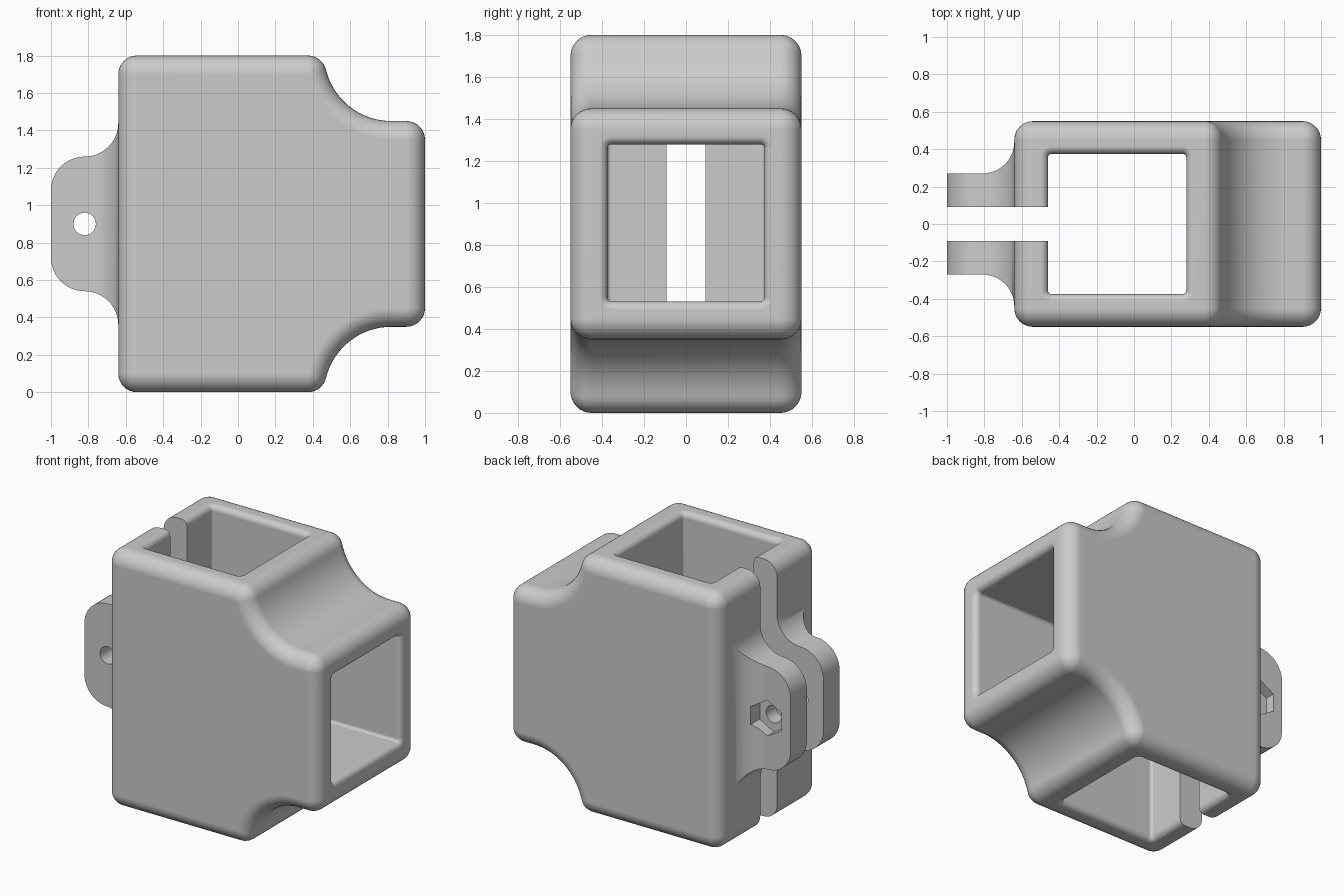
import bpy, bmesh, math
from mathutils import Vector

if "Cube" in bpy.data.objects:
    bpy.data.objects.remove(bpy.data.objects["Cube"])

MID = 0.9          # height of the mirror plane
HALF_Y = 0.55
EDGE = 0.1         # outer rounding

grey = bpy.data.materials.new("plain grey")
grey.diffuse_color = (0.6, 0.6, 0.6, 1)
grey.use_nodes = True
grey.node_tree.nodes["Principled BSDF"].inputs["Base Color"].default_value = grey.diffuse_color


def arc(cx, cz, r, a0, a1, n):
    """Points on an arc, angles in degrees."""
    return [(cx + r * math.cos(math.radians(a0 + (a1 - a0) * i / n)),
             cz + r * math.sin(math.radians(a0 + (a1 - a0) * i / n))) for i in range(n + 1)]


def loft(name, rings):
    """Closed solid through rings of equal point count."""
    bm = bmesh.new()
    loops = [[bm.verts.new(p) for p in ring] for ring in rings]
    for a, b in zip(loops, loops[1:]):
        for i in range(len(a)):
            j = (i + 1) % len(a)
            bm.faces.new((a[i], a[j], b[j], b[i]))
    bm.faces.new(loops[0][::-1])
    bm.faces.new(loops[-1])
    bmesh.ops.remove_doubles(bm, verts=bm.verts, dist=1e-4)
    bmesh.ops.recalc_face_normals(bm, faces=bm.faces)
    mesh = bpy.data.meshes.new(name)
    bm.to_mesh(mesh)
    bm.free()
    ob = bpy.data.objects.new(name, mesh)
    bpy.context.collection.objects.link(ob)
    mesh.materials.append(grey)
    return ob


def prism_y(name, pts, y0, y1):
    return loft(name, [[(x, y, z) for x, z in pts] for y in (y0, y1)])


def combine(target, other, operation):
    """Apply a boolean and drop the helper."""
    mod = target.modifiers.new("combine", 'BOOLEAN')
    mod.operation, mod.solver, mod.object = operation, 'EXACT', other
    bpy.context.view_layer.objects.active = target
    bpy.ops.object.modifier_apply(modifier=mod.name)
    bpy.data.objects.remove(other, do_unlink=True)


# Body outline, upper half: (point, outward normal), left to right
def outline_arc(cx, cz, r, a0, a1, n, sign=1):
    return [(Vector(p), sign * (Vector(p) - Vector((cx, cz))).normalized())
            for p in arc(cx, cz, r, a0, a1, n)]


cove_x, cove_z, cove_r = 0.82, 1.81, 0.36
lean = math.asin((cove_z - 1.7) / (cove_r + EDGE))
shoulder_x = cove_x - (cove_r + EDGE) * math.cos(lean)
lean = math.degrees(lean)
upper = (outline_arc(-0.54, 1.7, EDGE, 180, 90, 8)
         + outline_arc(shoulder_x, 1.7, EDGE, 90, lean, 8)
         + outline_arc(cove_x, cove_z, cove_r, 180 + lean, 270, 16, -1)[1:]
         + outline_arc(0.9, 1.35, EDGE, 90, 0, 8))
lower = [(Vector((p.x, 2 * MID - p.y)), Vector((n.x, -n.y))) for p, n in reversed(upper)]

# Body: outline swept with rounded front and back rims
steps = [math.radians(90 * i / 8) for i in range(9)]
profile = [(-HALF_Y + EDGE * (1 - math.sin(t)), EDGE * (1 - math.cos(t))) for t in reversed(steps)]
profile = [(-HALF_Y + EDGE * (1 - math.cos(t)), EDGE * (1 - math.sin(t))) for t in steps]
profile += [(-y, d) for y, d in reversed(profile)]
body = loft("clamp_body", [[(p.x - n.x * d, y, p.y - n.y * d) for p, n in upper + lower]
                           for y, d in profile])

# Clamp ears: side outline crossed with a flared plan
ear_top = (arc(-0.82, 1.08, 0.18, 180, 90, 12) + arc(-0.82, 1.44, 0.18, 270, 360, 12)[1:]
           + [(-0.55, 1.44)])
ears = prism_y("ears", ear_top + [(x, 2 * MID - z) for x, z in reversed(ear_top)], -0.6, 0.6)
plan = [(-1.1, 0.27)] + arc(-0.81, 0.44, 0.17, 270, 360, 12) + [(-0.55, 0.44)]
plan += [(x, -y) for x, y in reversed(plan)]
combine(ears, loft("ear_plan", [[(x, y, z) for x, y in plan] for z in (0.1, 1.7)]), 'INTERSECT')
combine(body, ears, 'UNION')


# Square bores with softened corners and lips
def rounded_rect(hu, hv, r):
    pts = []
    for k, (su, sv) in enumerate(((1, 1), (-1, 1), (-1, -1), (1, -1))):
        pts += arc(su * (hu - r), sv * (hv - r), r, 90 * k, 90 * k + 90, 4)
    return pts


LIP = 0.04
lip = [(-LIP + LIP * math.sin(t), LIP * (1 - math.cos(t))) for t in steps] + [(0.1, LIP)]


def section(half_u, half_v, grow):
    return rounded_rect(half_u + grow, half_v + grow, 0.02 + grow)


stations = [(-h, d) for h, d in reversed(lip)] + [(1.8 + h, d) for h, d in lip]
combine(body, loft("upright_bore", [[(u - 0.09, v, z) for u, v in section(0.37, 0.375, d)]
                                    for z, d in stations]), 'DIFFERENCE')
stations = [(0.0, 0)] + [(1 + h, d) for h, d in lip]
combine(body, loft("side_bore", [[(x, u, v + 0.905) for u, v in section(0.374, 0.374, d)]
                                 for x, d in stations]), 'DIFFERENCE')

# Clamp slot, bolt hole and nut pocket
slot = [(-1.2, -0.2), (-0.2, -0.2), (-0.2, 2), (-1.2, 2)]
combine(body, prism_y("slot", slot, -0.092, 0.092), 'DIFFERENCE')
combine(body, prism_y("bolt_hole", arc(-0.82, MID, 0.06, 0, 360, 32)[:-1], -0.7, 0.7), 'DIFFERENCE')
combine(body, prism_y("nut_pocket", arc(-0.82, MID, 0.125, 30, 390, 6)[:-1], 0.2, 0.7), 'DIFFERENCE')

# Smooth roundings, crisp cut edges
bpy.ops.object.select_all(action='DESELECT')
body.select_set(True)
bpy.context.view_layer.objects.active = body
bpy.ops.object.shade_smooth_by_angle(angle=math.radians(30))
weighted = body.modifiers.new("flat faces", 'WEIGHTED_NORMAL')
weighted.keep_sharp = True
